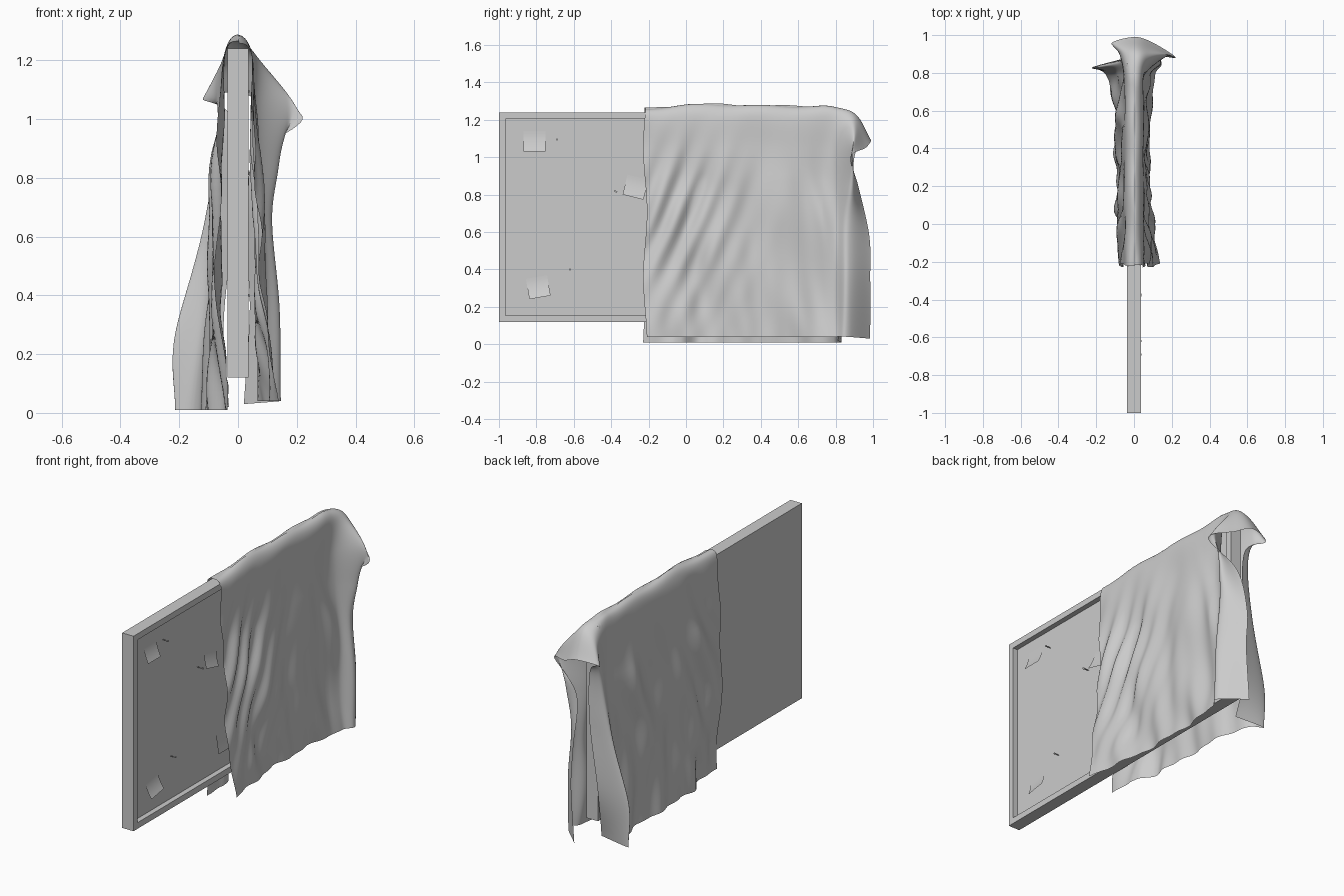
import bpy, bmesh, math
from mathutils import Vector, Matrix

if "Cube" in bpy.data.objects:
    bpy.data.objects.remove(bpy.data.objects["Cube"])

Y0, Y1, Z0, Z1, T = -1.0, 0.85, 0.12, 1.24, 0.036
PANEL_X = 0.006  # recessed face of the board


def finish(name, bm, smooth=False):
    me = bpy.data.meshes.new(name)
    bm.to_mesh(me)
    bm.free()
    ob = bpy.data.objects.new(name, me)
    bpy.context.collection.objects.link(ob)
    if smooth:
        for p in me.polygons:
            p.use_smooth = True
    return ob


def grid(bm, pts):
    vs = [[bm.verts.new(p) for p in row] for row in pts]
    for a, b in zip(vs, vs[1:]):
        for i in range(len(a) - 1):
            bm.faces.new((a[i], b[i], b[i + 1], a[i + 1]))


# board: slab with a framed recess on the +x face
bm = bmesh.new()
bmesh.ops.create_cube(bm, size=1, matrix=Matrix.Translation((0, (Y0 + Y1) / 2, (Z0 + Z1) / 2))
                      @ Matrix.Diagonal((2 * T, Y1 - Y0, Z1 - Z0, 1)))
bm.normal_update()
face = max(bm.faces, key=lambda f: f.normal.x)
bmesh.ops.inset_region(bm, faces=[face], thickness=0.035, use_even_offset=True)
inner = bmesh.ops.extrude_discrete_faces(bm, faces=[face])["faces"]
bmesh.ops.translate(bm, verts=inner[0].verts[:], vec=(PANEL_X - T, 0, 0))
finish("notice_board", bm)


# paper notes, curling away from the board at the bottom
def note(name, y, z, w, h, angle, curl):
    bm = bmesh.new()
    c, s = math.cos(angle), math.sin(angle)
    n = 8
    pts = []
    for i in range(n + 1):
        row = []
        for j in range(n + 1):
            a, t = (j / n - 0.5) * w, i / n
            b = (0.5 - t) * h
            row.append((PANEL_X + 0.001 + curl * t * t, y + a * c - b * s, z + a * s + b * c))
        pts.append(row)
    grid(bm, pts)
    finish(name, bm, True)


note("note_top", -0.81, 1.085, 0.115, 0.11, 0.0, 0.03)
note("note_middle", -0.27, 0.84, 0.115, 0.11, -0.24, 0.03)
note("note_bottom", -0.79, 0.305, 0.115, 0.11, 0.17, 0.03)
note("note_large", -0.115, 0.365, 0.2, 0.21, 0.02, 0.02)

# push pins: thin shaft and small head
for k, (y, z) in enumerate([(-0.69, 1.095), (-0.38, 0.82), (-0.372, 0.815), (-0.62, 0.4)]):
    bm = bmesh.new()
    for x, r1, r2, d in ((0.016, 0.002, 0.003, 0.024), (0.033, 0.004, 0.005, 0.012)):
        bmesh.ops.create_cone(bm, cap_ends=True, segments=10, radius1=r1, radius2=r2, depth=d,
                              matrix=Matrix.Translation((x, y, z)) @ Matrix.Rotation(math.pi / 2, 4, 'Y'))
    finish(f"push_pin_{k + 1}", bm)


# cloth: lofted control rows, each running from the +x hem over the top to the -x hem
def section(y, lift, near, far):
    pts = [(near, .04), (near * .4 + .04, .35), (.07, .65), (.06, .85), (.053, 1.05), (.046, 1.225),
           (0, 1.255 + lift),
           (-.046, 1.215), (-.06, .95), (-.075, .65), (-far * .5 - .04, .3), (-far, .01)]
    return [Vector((x, y, z)) for x, z in pts]


# the loose end: a fold crest, then the free edge with its hood and two hanging tails
crest = [(.145, .86, .04), (.14, .865, .35), (.115, .87, .65), (.14, .885, .85), (.165, .885, 1.06),
         (.07, .9, 1.2), (0, .91, 1.225), (-.07, .9, 1.16), (-.07, .865, .95), (-.11, .85, .65),
         (-.215, .83, .27), (-.21, .83, .01)]
edge = [(.02, .985, .03), (.04, .985, .35), (.03, .98, .58), (.05, .92, .85), (.22, .88, 1.0),
        (.1, .96, 1.05), (0, .99, 1.09), (-.12, .955, 1.07), (-.02, .9, 1.0), (-.01, .89, .7),
        (-.05, .87, .3), (-.03, .81, .02)]
rows = [section(-.215, .005, .14, .03), section(0.1, .028, .085, .085), section(.4, .02, .085, .095),
        section(.65, .018, .085, .11), section(.79, .012, .11, .15),
        [Vector(p) for p in crest], [Vector(p) for p in edge]]


def spline(pts, steps):
    ext = [2 * pts[0] - pts[1]] + pts + [2 * pts[-1] - pts[-2]]
    out = []
    for i in range(len(pts) - 1):
        a, b, c, d = ext[i:i + 4]
        for k in range(steps):
            t = k / steps
            out.append(0.5 * (2 * b + (c - a) * t + (2 * a - 5 * b + 4 * c - d) * t * t
                              + (3 * b - a - 3 * c + d) * t ** 3))
    return out + [pts[-1]]


def bump(v, centre, width):
    return math.exp(-((v - centre) / width) ** 2)


def wrinkle(p):
    side = 1 if p.x > 0 else -1
    fall = max(0.0, min(1.0, (1.24 - p.z) / 0.35))
    keep = max(0.0, min(1.0, (0.88 - p.y) / 0.15))
    y, z = p.y, p.z
    # slanting pull folds, strongest near the front edge on +x and mid-length on -x
    if side > 0:
        d = 0.016 * bump(y, -0.05, 0.28) * bump(z, 0.7, 0.42) * math.sin(46 * (y - 0.55 * z + 0.1 * z * z))
        d += 0.014 * bump(y + 0.3 * z, 0.93, 0.05) * bump(z, 0.75, 0.3)
    else:
        d = 0.025 * bump(y + 0.5 * (z - 0.6) ** 2 - 0.35 * z, 0.3, 0.06) * bump(z, 0.75, 0.3)
        d += 0.012 * bump(y, 0.0, 0.2) * math.sin(30 * (y - 0.4 * z))
    # soft broad waves and hem ripples
    d += 0.009 * math.sin(20 * y + side * 5 * z + 2 * math.sin(4 * z))
    d += 0.006 * math.sin(11 * z + 9 * y + side)
    d += 0.005 * (1 - z) * math.sin(41 * y + 3 * z + side)
    p.x += side * fall * keep * max(d, -0.02)
    if Z0 - 0.01 < p.z < Z1 and p.y < Y1:  # keep outside the board
        p.x = side * max(abs(p.x), 0.039)
    p.z += 0.005 * keep * math.sin(17 * y + side) * (1 - fall)
    front = max(0.0, 1 - (y + 0.215) / 0.15)
    p.y += front * (0.01 * math.sin(9 * z + 1.5 * side) - 0.004)
    p.z = max(p.z, 0.0)
    return p


cols = [spline(list(c), 22) for c in zip(*rows)]
pts = [[wrinkle(p) for p in spline(list(r), 10)] for r in zip(*cols)]
bm = bmesh.new()
grid(bm, pts)
finish("draped_cloth", bm, True)
